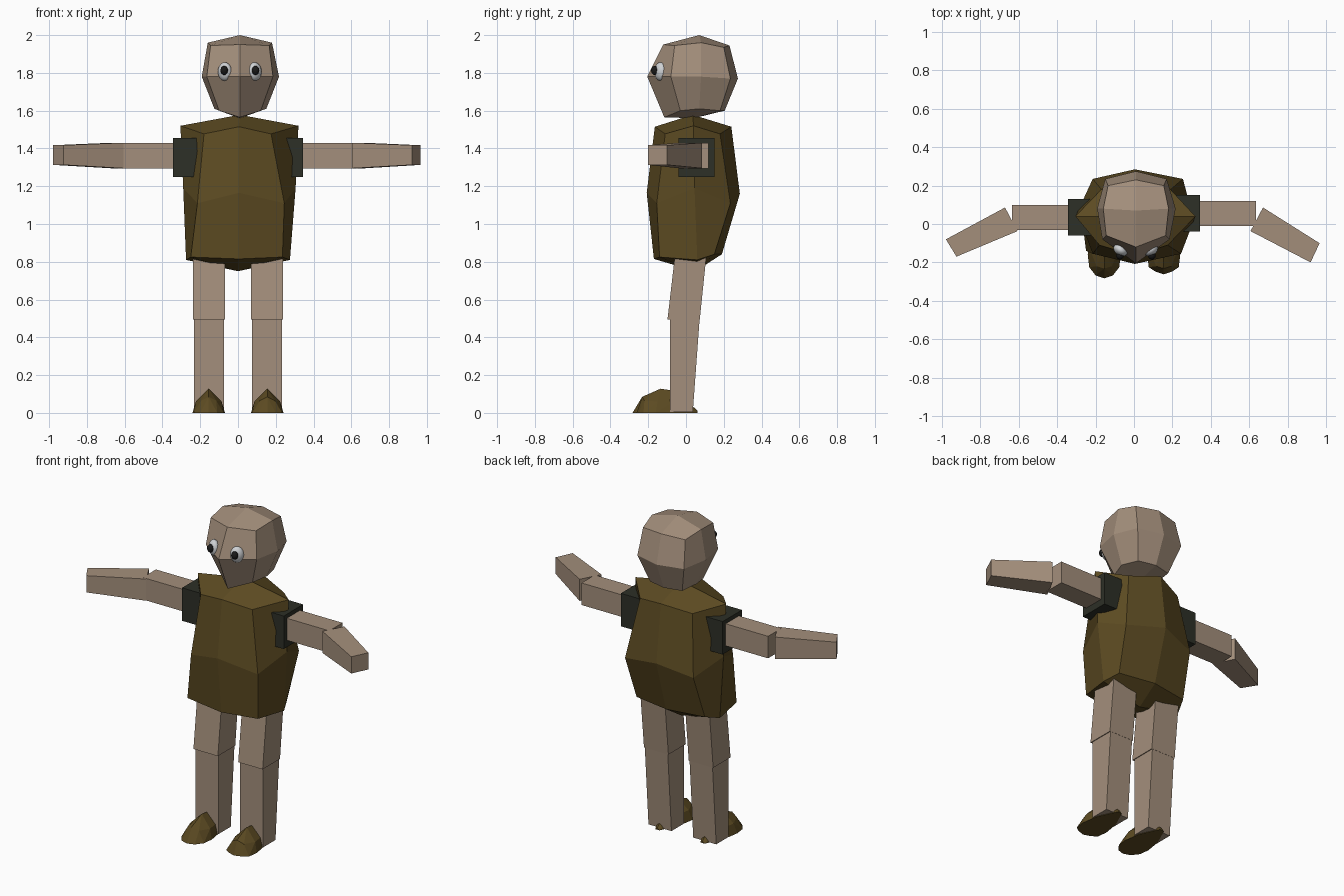
import bpy, bmesh, math
from mathutils import Vector

if "Cube" in bpy.data.objects:
    bpy.data.objects.remove(bpy.data.objects["Cube"])


def mat(name, r, g, b):
    m = bpy.data.materials.new(name)
    m.diffuse_color = (r, g, b, 1)
    m.use_nodes = True
    m.node_tree.nodes["Principled BSDF"].inputs["Base Color"].default_value = m.diffuse_color
    return m


SKIN = mat("tan skin", .37, .275, .20)
CLOTH = mat("olive brown", .108, .07, .016)
SLEEVE = mat("dark green grey", .026, .029, .02)
WHITE = mat("eye white", .62, .64, .66)
BLACK = mat("pupil black", .01, .01, .01)


def finish(name, bm, material):
    bmesh.ops.recalc_face_normals(bm, faces=bm.faces[:])
    me = bpy.data.meshes.new(name)
    bm.to_mesh(me)
    bm.free()
    me.materials.append(material)
    ob = bpy.data.objects.new(name, me)
    bpy.context.collection.objects.link(ob)
    return ob


def blob(name, material, cx, bottom, layers, top):
    """Once-subdivided box: 8-point rings plus a centre point below and above.
    Layer: front (y, z), front corner (xl, xr, y, z), side, back corner, back."""
    bm = bmesh.new()
    rings = []
    for f, fc, s, bc, b in layers:
        pts = [(cx, *f), (fc[1], *fc[2:]), (s[1], *s[2:]), (bc[1], *bc[2:]),
               (cx, *b), (bc[0], *bc[2:]), (s[0], *s[2:]), (fc[0], *fc[2:])]
        rings.append([bm.verts.new(p) for p in pts])
    for lo, hi in zip(rings, rings[1:]):
        for i in range(8):
            j = (i + 1) % 8
            bm.faces.new((lo[i], lo[j], hi[j], hi[i]))
    for ring, p in ((rings[0], bottom), (rings[-1], top)):
        c = bm.verts.new(p)
        for i in range(0, 8, 2):
            bm.faces.new((c, ring[i], ring[i + 1], ring[(i + 2) % 8]))
    return finish(name, bm, material)


def hull(name, material, pts):
    bm = bmesh.new()
    for p in pts:
        bm.verts.new(p)
    bmesh.ops.convex_hull(bm, input=bm.verts[:])
    bmesh.ops.dissolve_limit(bm, angle_limit=.01, verts=bm.verts[:], edges=bm.edges[:])
    return finish(name, bm, material)


def block(name, material, x0, x1, lo, hi):
    """Box whose lower and upper ends are each (y0, y1, z)."""
    return hull(name, material, [(x, y, e[2]) for x in (x0, x1)
                                 for e in (lo, hi) for y in e[:2]])


def ball(name, material, loc, radii, turn):
    bpy.ops.mesh.primitive_uv_sphere_add(segments=16, ring_count=10, location=loc,
                                         rotation=(0, 0, turn))
    ob = bpy.context.object
    ob.name = name
    ob.scale = radii
    ob.data.materials.append(material)
    bpy.ops.object.shade_smooth()


# head
blob("head", SKIN, .01, (.01, .04, 1.56), [
    ((-.115, 1.565), (-.10, .12, -.03, 1.60), (-.125, .15, .07, 1.61),
     (-.10, .12, .18, 1.60), (.205, 1.60)),
    ((-.205, 1.78), (-.165, .185, -.08, 1.78), (-.192, .217, .08, 1.78),
     (-.15, .17, .235, 1.77), (.275, 1.77)),
    ((-.12, 1.95), (-.145, .165, -.06, 1.945), (-.16, .18, .08, 1.96),
     (-.135, .155, .20, 1.935), (.23, 1.945)),
], (.01, .07, 2.0))

# torso
blob("torso", CLOTH, .005, (0, .05, .75), [
    ((-.17, .815), (-.25, .235, -.14, .825), (-.275, .275, .06, .81),
     (-.235, .235, .15, .84), (.19, .84)),
    ((-.208, 1.165), (-.215, .245, -.155, 1.11), (-.29, .305, .045, 1.19),
     (-.215, .255, .235, 1.11), (.285, 1.16)),
    ((-.165, 1.515), (-.18, .175, -.11, 1.477), (-.305, .32, .04, 1.52),
     (-.17, .19, .18, 1.477), (.24, 1.515)),
], (.01, .035, 1.578))

for s, side in ((-1, "left"), (1, "right")):
    dy = .01 * s                       # the two arms sit slightly off in depth
    # sleeve and upper arm
    block(side + "_sleeve", SLEEVE, s * .20, s * .343,
          (.045 + dy - .095, .045 + dy + .095, 1.25), (.045 + dy - .095, .045 + dy + .095, 1.455))
    block(side + "_upper_arm", SKIN, s * .25, s * .635,
          (.045 + dy - .065, .045 + dy + .065, 1.293), (.045 + dy - .065, .045 + dy + .065, 1.43))
    # forearm, tapering and turned forward
    end = [(.925, -.17), (.98, -.08)] if s < 0 else [(.92, -.2), (.967, -.1)]
    hull(side + "_forearm", SKIN,
         [(s * x, y, z) for x, y in ((.672, .086), (.607, -.037)) for z in (1.295, 1.43)]
         + [(s * x, y, z) for x, y in end for z in (1.313, 1.417)])
    # leg
    block(side + "_thigh", SKIN, s * .07, s * .238, (-.098, .073, .495), (-.045, .12, .95))
    block(side + "_shin", SKIN, s * .075, s * .233, (-.086, .036, .004), (-.086, .073, .51))
    # shoe
    front = -.283 if s < 0 else -.262
    half = [(.045, front + .015, 0), (.078, -.225, 0), (.086, -.16, 0), (.07, -.06, 0),
            (.015, .06, 0), (.068, -.15, .06), (.04, -.22, .065), (.055, -.06, .06)]
    ridge = [(0, front, 0), (0, -.232, .085), (0, -.135, .128), (0, -.05, .115), (0, .06, .012)]
    hull(side + "_shoe", CLOTH,
         [(s * .155 + m * x, y, z) for m in (-1, 1) for x, y, z in half]
         + [(s * .155 + x, y, z) for x, y, z in ridge])

# eyes and pupils
for side, ex, px, turn in (("left", -.07, -.073, -.6), ("right", .088, .093, .6)):
    ball(side + "_eye", WHITE, (ex, -.135, 1.807), (.04, .03, .049), turn)
    ball(side + "_pupil", BLACK, (px, -.165, 1.813), (.02, .02, .024), turn)
